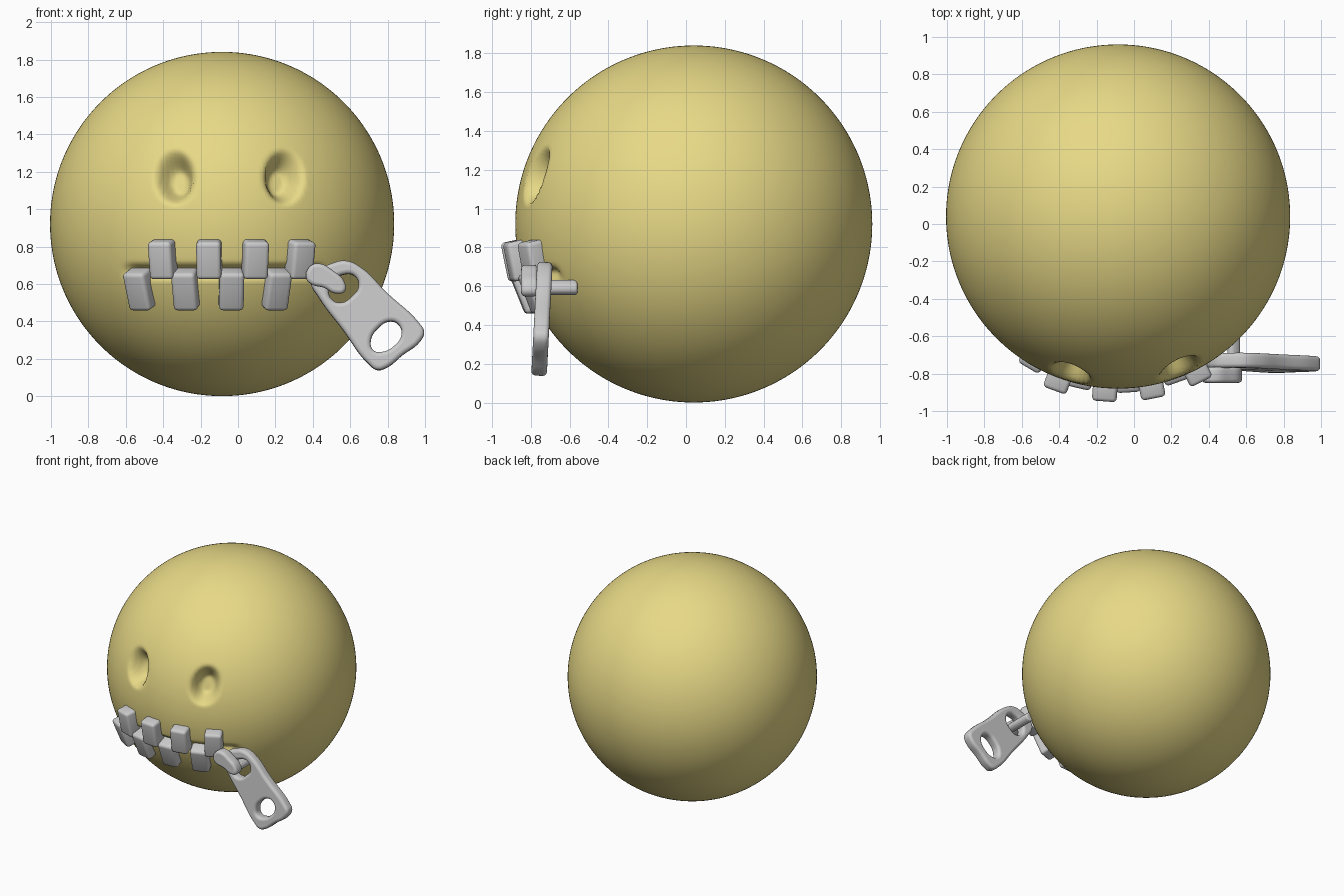
import bpy, bmesh, math
from mathutils import Vector, Matrix

if "Cube" in bpy.data.objects:
    bpy.data.objects.remove(bpy.data.objects["Cube"])

C, R = Vector((-0.085, 0.04, 0.921)), 0.92


def material(name, col):
    m = bpy.data.materials.new(name)
    m.diffuse_color = col
    m.use_nodes = True
    m.node_tree.nodes["Principled BSDF"].inputs["Base Color"].default_value = m.diffuse_color
    return m


YELLOW = material("yellow", (0.80, 0.69, 0.24, 1))


def finish(name, bm, loc=(0, 0, 0)):
    me = bpy.data.meshes.new(name)
    bm.to_mesh(me)
    bm.free()
    ob = bpy.data.objects.new(name, me)
    ob.location = loc
    bpy.context.collection.objects.link(ob)
    for p in me.polygons:
        p.use_smooth = True
    return ob


def ramp(t):
    t = max(0.0, min(1.0, t))
    return t * t * (3 - 2 * t)


def dent(p):
    """Depth of the eye sockets and mouth groove at a surface point."""
    if p.y > 0:
        return 0
    depth = 0
    for ex in (-0.338, 0.245):
        d = math.hypot((p.x - ex) / 0.1, (p.z - 1.17) / 0.14)
        depth = max(depth, 0.12 * ramp((1.12 - d) / 0.7))
    ends = ramp((0.56 - abs(p.x + 0.07)) / 0.08)
    return max(depth, 0.035 * ends * ramp(1 - abs(p.z - 0.665) / 0.055))


# Head: sphere with eye sockets and a mouth groove pressed in
bm = bmesh.new()
bmesh.ops.create_uvsphere(bm, u_segments=256, v_segments=192, radius=R)
for v in bm.verts:
    v.co -= v.co.normalized() * dent(v.co + C)
finish("head", bm, C).data.materials.append(YELLOW)


# Zip teeth: rounded blocks that follow the head's surface
def tooth(name, x, z, length, out):
    dx, dz = x - C.x, z - C.z
    n = Vector((dx, -math.sqrt(R * R - dx * dx - dz * dz), dz)).normalized()
    side = Vector((0, 0, 1)).cross(n).normalized()
    up = n.cross(side)
    rot = Matrix((side, up, n)).transposed().to_4x4()
    bm = bmesh.new()
    bmesh.ops.create_cube(bm, size=1)
    bmesh.ops.scale(bm, vec=(0.132, length, 0.11), verts=bm.verts)
    ob = finish(name, bm)
    ob.matrix_world = Matrix.Translation(C + n * (R + out - 0.055)) @ rot
    bev = ob.modifiers.new("round", 'BEVEL')
    bev.width, bev.segments = 0.022, 4


for i, x in enumerate((-0.395, -0.153, 0.088, 0.322)):
    tooth(f"upper_tooth_{i + 1}", x, 0.737, 0.205, 0.075)
for i, x in enumerate((-0.52, -0.278, -0.036, 0.202)):
    tooth(f"lower_tooth_{i + 1}", x, 0.575, 0.215, 0.06)


# Flat rounded metal parts drawn as front outlines
def plate(name, outlines, y, thick, bevel, angle=90):
    cu = bpy.data.curves.new(name, 'CURVE')
    cu.dimensions, cu.fill_mode = '2D', 'BOTH'
    cu.resolution_u, cu.bevel_resolution = 6, 3
    cu.bevel_depth, cu.offset = bevel, -bevel
    cu.extrude = thick / 2 - bevel
    for pts in outlines:
        s = cu.splines.new('BEZIER')
        s.bezier_points.add(len(pts) - 1)
        s.use_cyclic_u = True
        for bp, (px, pz) in zip(s.bezier_points, pts):
            bp.co = (px, pz, 0)
            bp.handle_left_type = bp.handle_right_type = 'AUTO'
    ob = bpy.data.objects.new(name, cu)
    ob.location.y = y
    ob.rotation_euler.x = math.radians(angle)
    bpy.context.collection.objects.link(ob)
    bpy.ops.object.select_all(action='DESELECT')
    ob.select_set(True)
    bpy.context.view_layer.objects.active = ob
    bpy.ops.object.convert(target='MESH')
    bpy.ops.object.shade_smooth_by_angle(angle=math.radians(40))


# Pull tab with a ring hole and a grip hole
plate("zip_pull", [
    [(0.39, 0.61), (0.415, 0.665), (0.50, 0.71), (0.575, 0.725), (0.65, 0.695),
     (0.80, 0.55), (0.97, 0.39), (0.995, 0.345), (0.975, 0.295), (0.88, 0.22),
     (0.79, 0.15), (0.745, 0.14), (0.70, 0.17), (0.56, 0.355), (0.43, 0.53)],
    [(0.485, 0.56), (0.505, 0.515), (0.55, 0.50), (0.605, 0.53), (0.645, 0.59),
     (0.62, 0.645), (0.56, 0.65), (0.51, 0.62)],
    [(0.71, 0.295), (0.725, 0.245), (0.77, 0.237), (0.83, 0.265), (0.873, 0.325),
     (0.86, 0.38), (0.815, 0.40), (0.75, 0.365)],
], -0.765, 0.08, 0.022, 87)

# Slider cap over the pull, and the hook through its ring hole
plate("zip_slider", [
    [(0.365, 0.63), (0.38, 0.69), (0.43, 0.71), (0.51, 0.67), (0.57, 0.61),
     (0.57, 0.56), (0.52, 0.55), (0.46, 0.58), (0.39, 0.60)],
], -0.807, 0.085, 0.02)
plate("slider_hook", [
    [(0.50, 0.59), (0.51, 0.63), (0.55, 0.62), (0.568, 0.585), (0.55, 0.56), (0.515, 0.56)],
], -0.68, 0.24, 0.012)
